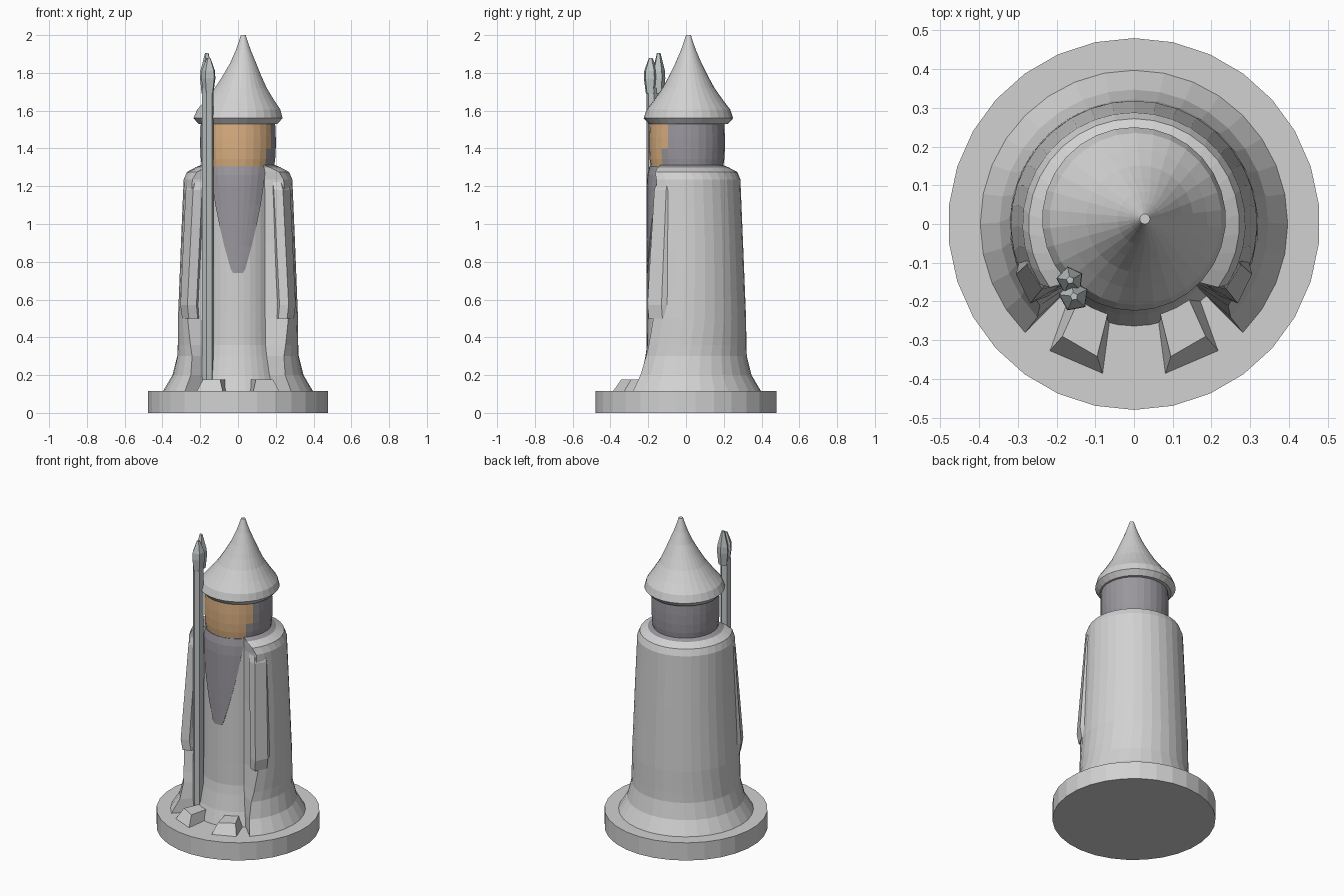
import bpy, bmesh, math
from math import sin, cos, pi, radians

cube = bpy.data.objects.get("Cube")
if cube:
    bpy.data.objects.remove(cube, do_unlink=True)


def material(name, rgb):
    m = bpy.data.materials.new(name)
    m.use_nodes = True
    m.diffuse_color = (*rgb, 1)
    bsdf = next(n for n in m.node_tree.nodes if n.type == 'BSDF_PRINCIPLED')
    bsdf.inputs["Base Color"].default_value = (*rgb, 1)
    return m


GREY = material("light grey cloth", (0.64, 0.64, 0.64))
HAIR = material("dark grey hair", (0.32, 0.305, 0.335))
SKIN = material("tan skin", (0.70, 0.43, 0.22))
STAFF = material("cool grey wood", (0.52, 0.56, 0.56))


def loft(name, rings, mats, rule=None, caps=True, closed=True):
    """Skin a stack of equal-length point rings; rule picks a material per face."""
    bm = bmesh.new()
    rows = [[bm.verts.new(p) for p in ring] for ring in rings]
    n = len(rows[0])
    for a, b in zip(rows, rows[1:]):
        for i in range(n if closed else n - 1):
            j = (i + 1) % n
            bm.faces.new((a[i], a[j], b[j], b[i]))
    if caps:
        bm.faces.new(rows[0][::-1])
        bm.faces.new(rows[-1])
    if closed:
        bmesh.ops.recalc_face_normals(bm, faces=bm.faces)
    if rule:
        for f in bm.faces:
            f.material_index = rule(f.calc_center_median())
    me = bpy.data.meshes.new(name)
    bm.to_mesh(me)
    bm.free()
    for m in mats:
        me.materials.append(m)
    ob = bpy.data.objects.new(name, me)
    bpy.context.collection.objects.link(ob)
    return ob


def circle(r, z, n=30, cx=0, cy=0, turn=pi / 2):
    return [(cx + r * cos(turn + 2 * pi * i / n), cy + r * sin(turn + 2 * pi * i / n), z)
            for i in range(n)]


def at_z(points, z, sx=1):
    return [(sx * x, y, z) for x, y in points]


# Round base
loft("base", [circle(0.48, 0), circle(0.48, 0.115)], [GREY])


# Robe: wide cloak around the back, narrower gown showing in the front opening
def robe_ring(z, outer, inner, edge):
    a0, a1 = radians(-edge), radians(180 + edge)
    pts = [(outer * cos(a0 + (a1 - a0) * i / 24), outer * sin(a0 + (a1 - a0) * i / 24), z)
           for i in range(25)]
    for i in range(11):
        a = radians(225 + 9 * i)
        pts.append((inner * cos(a), inner * sin(a), z))
    return pts


ROBE = [(0.11, 0.40, 0.265, 45), (0.2, 0.347, 0.235, 44), (0.3, 0.322, 0.215, 41),
        (0.36, 0.32, 0.206, 38), (0.5, 0.318, 0.204, 33), (0.9, 0.302, 0.202, 31),
        (1.235, 0.288, 0.2, 33), (1.275, 0.272, 0.196, 37), (1.3, 0.225, 0.19, 42),
        (1.312, 0.195, 0.185, 44)]
loft("robe", [robe_ring(*r) for r in ROBE], [GREY, HAIR], lambda c: int(c.z > 1.302))

# Sleeves and feet, one per side
ARM_LOW = [(0.19, -0.10), (0.29, -0.07), (0.305, -0.13), (0.268, -0.205), (0.22, -0.185)]
ARM_HIGH = [(0.16, -0.08), (0.26, -0.07), (0.277, -0.105), (0.238, -0.168), (0.19, -0.16)]
ARM_TOP = [(0.16, -0.08), (0.245, -0.07), (0.255, -0.095), (0.22, -0.145), (0.18, -0.14)]
FOOT_LOW = [(0.08, -0.39), (0.22, -0.33), (0.17, -0.19), (0.055, -0.2)]
FOOT_TOP = [(0.095, -0.342), (0.185, -0.29), (0.14, -0.19), (0.06, -0.2)]
for side, s in (("left", 1), ("right", -1)):
    low_inner = [(x * 0.97, y * 0.96) for x, y in ARM_LOW]
    loft(side + "_sleeve", [at_z(low_inner, 0.5, s), at_z(ARM_LOW, 0.57, s),
                            at_z(ARM_HIGH, 1.18, s), at_z(ARM_TOP, 1.25, s)], [GREY])
    loft(side + "_foot", [at_z(FOOT_LOW, 0.11, s), at_z(FOOT_TOP, 0.178, s)], [GREY])


# Head: hair all round, skin across the front
def face_rule(c):
    off_front = abs(math.degrees(math.atan2(c.x, -c.y)))
    limit = 45 if c.z < 1.36 else 52 if c.z < 1.43 else 58
    return int(off_front < limit)


HEAD = [(0.19, 1.29), (0.198, 1.345), (0.201, 1.4), (0.201, 1.46), (0.197, 1.55)]
loft("head", [circle(r, z, cy=0.005) for r, z in HEAD], [HAIR, SKIN], face_rule)

# Pointed hat leaning slightly to its left
HAT = [(0.19, 1.53), (0.21, 1.53), (0.237, 1.56), (0.222, 1.605), (0.18, 1.66),
       (0.138, 1.72), (0.105, 1.78), (0.07, 1.85), (0.04, 1.92), (0.024, 1.965), (0.013, 2.0)]
loft("hat", [circle(r, z, cx=0.028 * min(1, max(0, (z - 1.56) / 0.3)), cy=0.013)
             for r, z in HAT], [GREY])

# Beard: thin tapering plate following the gown
BEARD = [(0.74, 0.025), (0.76, 0.038), (0.88, 0.072), (1.0, 0.1), (1.1, 0.12),
         (1.2, 0.135), (1.26, 0.142), (1.305, 0.145)]
rows = []
for z, w in BEARD:
    r = 0.208 if z < 1.25 else 0.204 if z < 1.29 else 0.194
    rows.append([(w * t / 4, -math.sqrt(r * r - (w * t / 4) ** 2), z) for t in range(-4, 5)])
beard = loft("beard", rows, [HAIR], caps=False, closed=False)
solid = beard.modifiers.new("thickness", 'SOLIDIFY')
solid.thickness = 0.008
solid.offset = -1

# Staff with a two-pronged head
loft("staff", [circle(0.032, z, 6, -0.16, -0.178, 0.3) for z in (0.14, 1.72)], [STAFF])
for name, cx, cy, top, r in (("front_prong", -0.155, -0.187, 1.88, 0.04),
                             ("back_prong", -0.165, -0.145, 1.905, 0.036)):
    shape = [(0.028, 1.69), (r, 1.77), (r * 0.95, 1.81), (0.01, top)]
    loft("staff_" + name, [circle(q, z, 5, cx, cy, 0.5) for q, z in shape], [STAFF])
